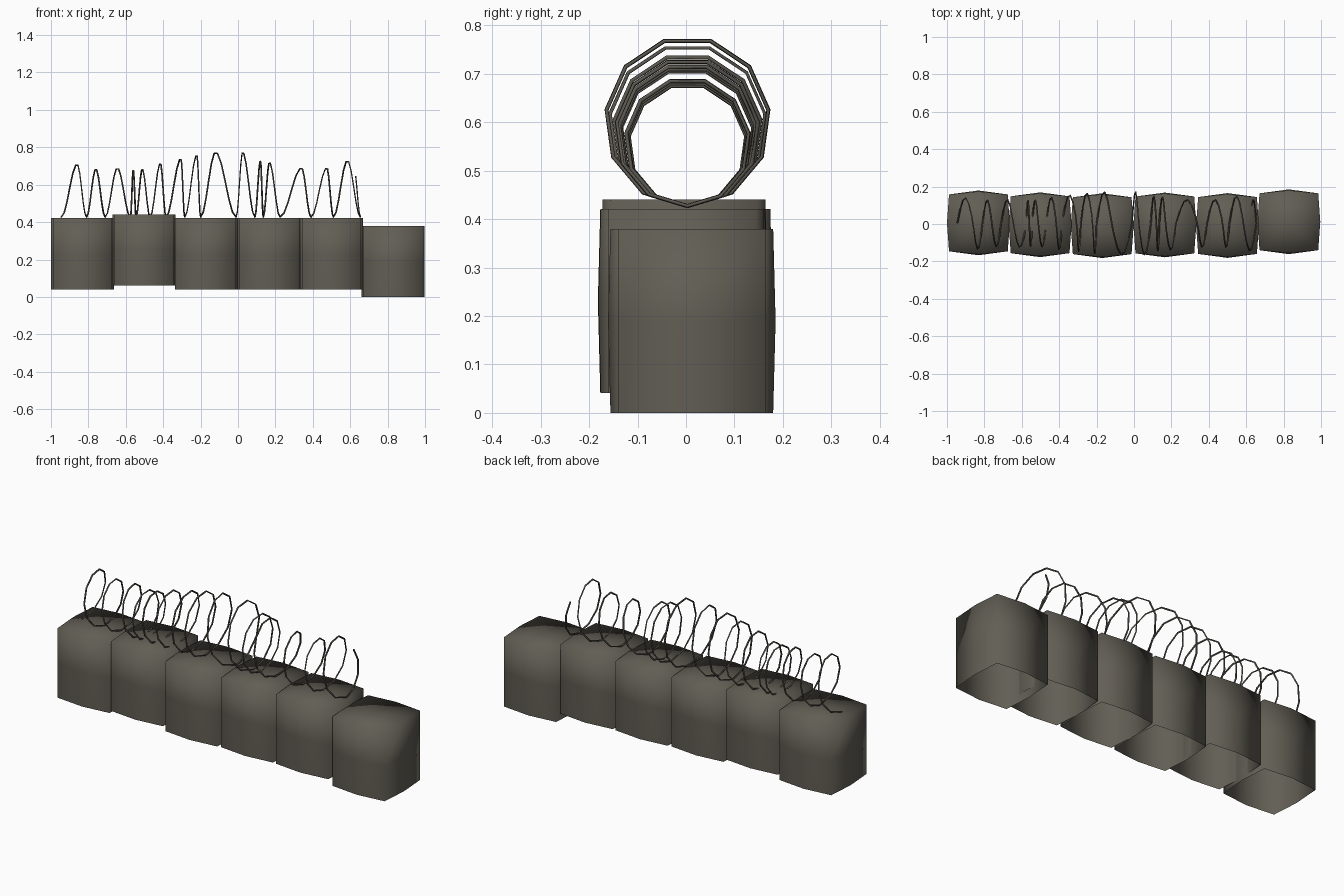
import bpy, bmesh, math

if "Cube" in bpy.data.objects:
    bpy.data.objects.remove(bpy.data.objects["Cube"])


def material(name, col):
    m = bpy.data.materials.new(name)
    m.diffuse_color = (*col, 1)
    m.use_nodes = True
    m.node_tree.nodes["Principled BSDF"].inputs["Base Color"].default_value = m.diffuse_color
    return m


stone = material("grey_brown_concrete", (0.122, 0.112, 0.090))
steel = material("dark_wire", (0.105, 0.098, 0.080))


def block(name, cx, cy, z0, height=0.38):
    """Slightly bulging block, closed on top and open underneath."""
    bm = bmesh.new()
    corner = 0.152
    rings = []
    for t, mid in ((0, 0.168), (0.5, 0.173), (1, 0.168)):
        ring = []
        for i in range(8):
            a = i * math.pi / 4
            sx, sy = round(math.cos(a)), round(math.sin(a))
            r = corner if i % 2 else mid
            rx = 0.157 if i % 2 else 0.168
            ring.append(bm.verts.new((cx + sx * rx, cy + sy * r, z0 + t * height)))
        rings.append(ring)
    for lo, hi in zip(rings, rings[1:]):
        for i in range(8):
            j = (i + 1) % 8
            bm.faces.new((lo[i], lo[j], hi[j], hi[i]))
    # top made of four quads around a centre point
    c = bm.verts.new((cx, cy, z0 + height))
    top = rings[-1]
    for i in range(0, 8, 2):
        bm.faces.new((c, top[i], top[i + 1], top[(i + 2) % 8]))
    for f in bm.faces:
        f.smooth = True
    me = bpy.data.meshes.new(name)
    bm.to_mesh(me)
    bm.free()
    me.materials.append(stone)
    bpy.context.collection.objects.link(bpy.data.objects.new(name, me))


# row of blocks: centre x, centre y, bottom z
for k, (x, y, z) in enumerate([(-0.832, 0.006, 0.041), (-0.502, -0.004, 0.061),
                               (-0.17, -0.009, 0.041), (0.165, -0.005, 0.041),
                               (0.5, -0.008, 0.041), (0.828, 0.012, 0.0)]):
    block(f"wall_block_{k + 1}", x, y, z)

# coiled wire: start x of each loop, x of its peak, height of its peak
loops = [(-0.945, -0.86, 0.71), (-0.81, -0.76, 0.685), (-0.71, -0.645, 0.69),
         (-0.575, -0.56, 0.68), (-0.545, -0.512, 0.685), (-0.47, -0.415, 0.715),
         (-0.385, -0.305, 0.74), (-0.285, -0.22, 0.76), (-0.2, -0.12, 0.775),
         (-0.01, 0.025, 0.775), (0.09, 0.12, 0.73), (0.135, 0.168, 0.72),
         (0.225, 0.34, 0.69), (0.39, 0.475, 0.69), (0.51, 0.585, 0.73),
         (0.655, 0.62, 0.69)]
SIDES = 11
BASE = 0.427
pts = []
for n, (b, p, top) in enumerate(loops):
    last = n == len(loops) - 1
    nxt = p if last else loops[n + 1][0]
    r = (top - BASE) / 2
    for i in range(5 if last else SIDES):
        t = i / SIDES
        a = 2 * math.pi * t
        x = b + (p - b) * 2 * t if t < 0.5 else p + (nxt - p) * (2 * t - 1)
        pts.append((x, 0.003 + r * 0.97 * math.sin(a), BASE + r - r * math.cos(a)))

cu = bpy.data.curves.new("wire_coil", "CURVE")
cu.dimensions = "3D"
cu.bevel_depth = 0.0045
cu.bevel_resolution = 0
cu.use_fill_caps = True
sp = cu.splines.new("POLY")
sp.points.add(len(pts) - 1)
for q, co in zip(sp.points, pts):
    q.co = (*co, 1)
cu.materials.append(steel)
bpy.context.collection.objects.link(bpy.data.objects.new("wire_coil", cu))
